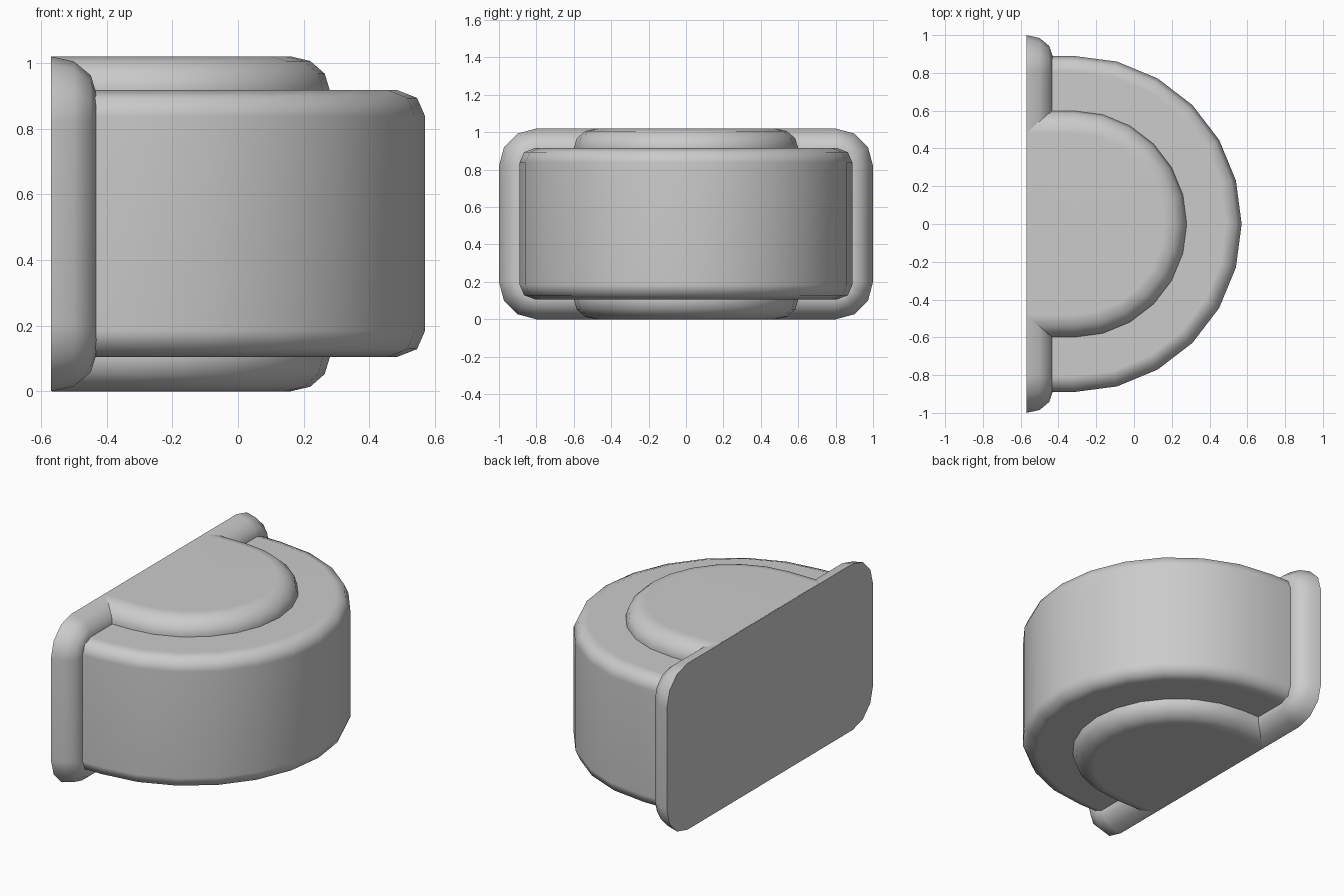
import bpy, bmesh
from math import sin, cos, pi, radians

if "Cube" in bpy.data.objects:
    bpy.data.objects.remove(bpy.data.objects["Cube"])

H = 1.02          # overall height
CX = -0.32        # centre of the half-round arcs
BACK = -0.57      # flat back plane


def loft(name, rings):
    """Skin a stack of matching closed rings and cap both ends."""
    bm = bmesh.new()
    loops = [[bm.verts.new(p) for p in r] for r in rings]
    n = len(loops[0])
    for a, b in zip(loops, loops[1:]):
        for i in range(n):
            j = (i + 1) % n
            bm.faces.new((a[i], a[j], b[j], b[i]))
    bm.faces.new(loops[0][::-1])
    bm.faces.new(loops[-1])
    bmesh.ops.recalc_face_normals(bm, faces=bm.faces)
    me = bpy.data.meshes.new(name)
    bm.to_mesh(me)
    bm.free()
    ob = bpy.data.objects.new(name, me)
    bpy.context.collection.objects.link(ob)
    bpy.ops.object.select_all(action='DESELECT')
    ob.select_set(True)
    bpy.context.view_layer.objects.active = ob
    bpy.ops.object.shade_smooth_by_angle(angle=radians(50))
    wn = ob.modifiers.new("weighted_normals", 'WEIGHTED_NORMAL')
    wn.keep_sharp = True
    return ob


def quarter(inset, depth, steps):
    """Rounded edge as (inset, depth) pairs, from the side to the face."""
    return [(inset * (1 - cos(k * pi / 2 / steps)), depth * sin(k * pi / 2 / steps))
            for k in range(steps + 1)]


def half_round(r, x0, z):
    arc = [(CX + r * cos(a), r * sin(a), z)
           for a in (-pi / 2 + k * pi / 12 for k in range(13))]
    return [(x0, -r, z)] + arc + [(x0, r, z)]


def half_drum(name, r, x0, z0, z1, inset, depth, steps):
    edge = quarter(inset, depth, steps)
    rings = [half_round(r - i, x0, z0 + depth - d) for i, d in reversed(edge)]
    rings += [half_round(r - i, x0, z1 - depth + d) for i, d in edge]
    return loft(name, rings)


def rounded_rect(inset, x):
    hy, hz, rad = 1 - inset, H / 2 - inset, 0.2 - inset
    pts = []
    for q, (sy, sz) in enumerate(((1, 1), (-1, 1), (-1, -1), (1, -1))):
        for k in range(4):
            a = (q + k / 3) * pi / 2
            pts.append((x, sy * (hy - rad) + rad * cos(a),
                        H / 2 + sz * (hz - rad) + rad * sin(a)))
    return pts


# Back flange: flat behind, rounded towards the front
loft("back_flange", [rounded_rect(i, BACK + d) for i, d in quarter(0.115, 0.14, 3)])

# Main half-round drum
half_drum("drum_body", 0.89, -0.5, 0.105, 0.917, 0.085, 0.08, 2)

# Raised half-round boss, showing above and below the drum
half_drum("raised_boss", 0.60, BACK + 0.004, 0.0, H, 0.12, 0.105, 3)
